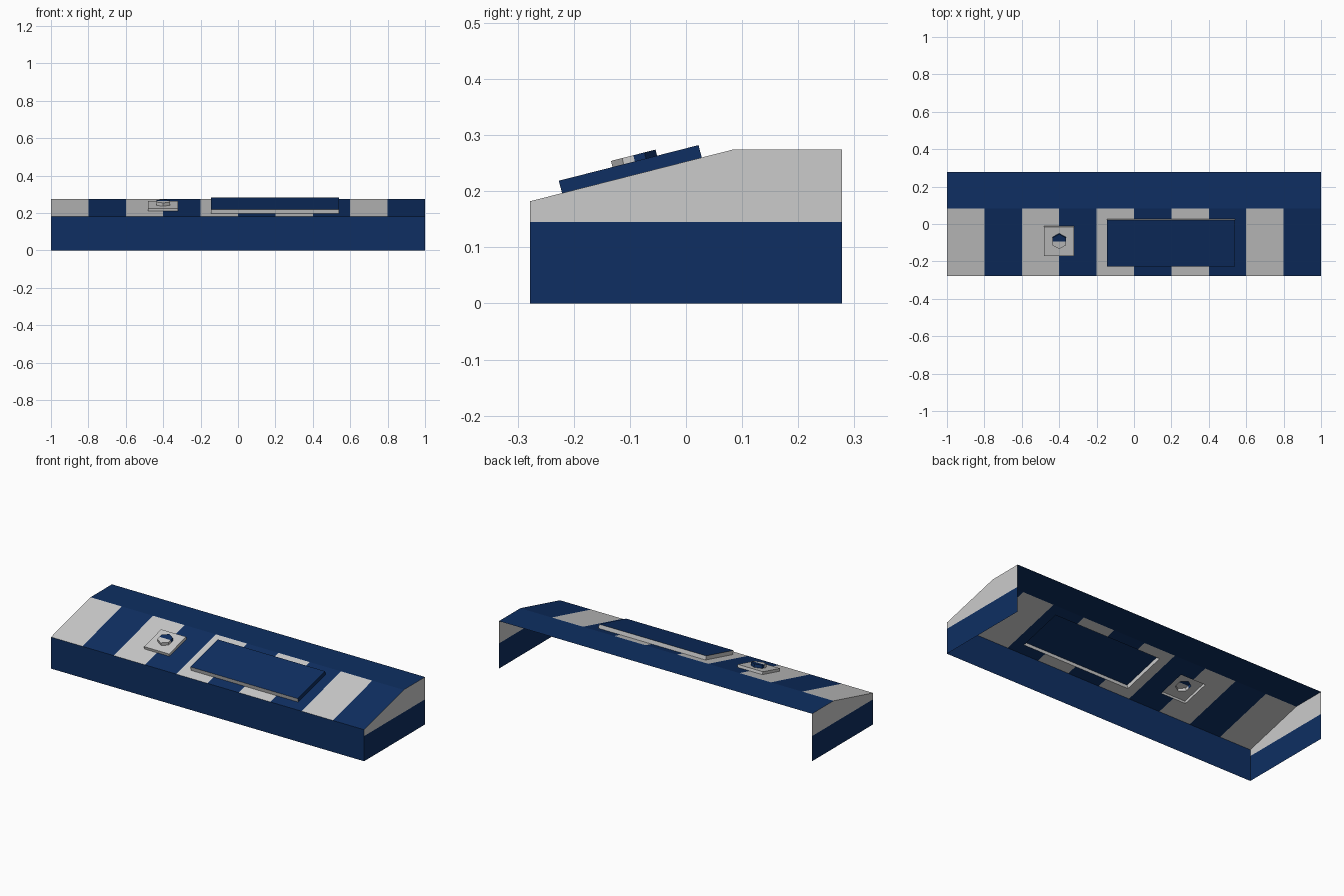
import bpy, bmesh, math
from mathutils import Matrix, Vector

if "Cube" in bpy.data.objects:
    bpy.data.objects.remove(bpy.data.objects["Cube"])


def material(name, rgb):
    m = bpy.data.materials.new(name)
    m.diffuse_color = (*rgb, 1)
    m.use_nodes = True
    m.node_tree.nodes["Principled BSDF"].inputs["Base Color"].default_value = m.diffuse_color
    return m


BLUE, GREY = 0, 1
MATS = [material("navy blue", (0.0044, 0.028, 0.122)),
        material("light grey", (0.6, 0.6, 0.6))]

# Main outline, in the side (y, z) plane
Y0, Y1, FOLD = -0.278, 0.278, 0.083
Z_FRONT, Z_TOP, Z_BAND = 0.182, 0.274, 0.145
ANGLE = math.atan2(Z_TOP - Z_FRONT, FOLD - Y0)
LENGTH = math.hypot(Z_TOP - Z_FRONT, FOLD - Y0)
# Local frame of the sloping face: x, distance up the slope, height above it
SLOPE = Matrix.Translation((0, Y0, Z_FRONT)) @ Matrix.Rotation(ANGLE, 4, 'X')


def up(y):
    return (y - Y0) / math.cos(ANGLE)


def finish(bm, name, rule, matrix=Matrix()):
    bm.normal_update()
    for f in bm.faces:
        f.material_index = rule(f.calc_center_median(), f.normal)
    bm.transform(matrix)
    mesh = bpy.data.meshes.new(name)
    bm.to_mesh(mesh)
    bm.free()
    for m in MATS:
        mesh.materials.append(m)
    ob = bpy.data.objects.new(name, mesh)
    bpy.context.collection.objects.link(ob)


def cut(bm, axis, value):
    co, no = Vector(), Vector()
    co[axis], no[axis] = value, 1
    bmesh.ops.bisect_plane(bm, geom=bm.verts[:] + bm.edges[:] + bm.faces[:],
                           plane_co=co, plane_no=no)


def polygon(bm, points):
    return bm.faces.new([bm.verts.new(p) for p in points])


def rect(x0, x1, s0, s1):
    return [(x0, s0), (x1, s0), (x1, s1), (x0, s1)]


def raised(name, outline, low, high, rule, hole=None, split=None):
    """Bottomless raised block on the slope, optionally with a hole in its top."""
    bm = bmesh.new()
    base = [bm.verts.new((x, s, low)) for x, s in outline]
    top = [bm.verts.new((x, s, high)) for x, s in outline]
    n = len(outline)
    for i in range(n):
        j = (i + 1) % n
        bm.faces.new((base[i], base[j], top[j], top[i]))
    if hole:
        edges = [bm.edges.get((top[i], top[(i + 1) % n])) for i in range(n)]
        ring = [bm.verts.new((x, s, high)) for x, s in hole]
        edges += [bm.edges.new((ring[i], ring[i - 1])) for i in range(len(ring))]
        bmesh.ops.triangle_fill(bm, edges=edges, use_beauty=True, normal=(0, 0, 1))
    else:
        bm.faces.new(top)
    if split is not None:
        cut(bm, 1, split)
    finish(bm, name, rule, SLOPE)


PANEL = (-0.145, 0.54, up(-0.221), up(0.028))
PLATE = (-0.48, -0.32, up(-0.168), up(-0.012))

# Striped sloping face, open beneath the panel and the button plate
bm = bmesh.new()
polygon(bm, [(x, s, 0) for x, s in rect(-1, 1, 0, LENGTH)])
for k in range(1, 10):
    cut(bm, 0, -1 + 0.2 * k)
for r in (PANEL, PLATE):
    for i, v in enumerate(r):
        cut(bm, i // 2, v)
inside = [f for f in bm.faces for r in (PANEL, PLATE)
          if r[0] < f.calc_center_median().x < r[1]
          and r[2] < f.calc_center_median().y < r[3]]
bmesh.ops.delete(bm, geom=inside, context='FACES')
finish(bm, "striped_slope",
       lambda c, n: GREY if int((c.x + 1) / 0.2) % 2 == 0 else BLUE, SLOPE)

# Front wall and flat top
bm = bmesh.new()
polygon(bm, [(-1, Y0, 0), (1, Y0, 0), (1, Y0, Z_FRONT), (-1, Y0, Z_FRONT)])
finish(bm, "front_wall", lambda c, n: BLUE)
bm = bmesh.new()
polygon(bm, [(-1, FOLD, Z_TOP), (1, FOLD, Z_TOP), (1, Y1, Z_TOP), (-1, Y1, Z_TOP)])
finish(bm, "flat_top", lambda c, n: BLUE)

# End walls, blue below and grey above; the back and bottom stay open
profile = [(Y0, 0), (Y1, 0), (Y1, Z_TOP), (FOLD, Z_TOP), (Y0, Z_FRONT)]
for side, name in ((1, "right_wall"), (-1, "left_wall")):
    bm = bmesh.new()
    polygon(bm, [(side, y, z) for y, z in profile[::side]])
    cut(bm, 2, Z_BAND)
    finish(bm, name, lambda c, n: GREY if c.z > Z_BAND else BLUE)

# Raised panel: blue top and right end, grey other edges
raised("raised_panel", rect(*PANEL), 0, 0.0228,
       lambda c, n: BLUE if n.z > 0.5 or n.x > 0.5 else GREY)

# Square plate with a two-tone hexagonal button
mid = up(-0.0856)
hexagon = [(-0.4 + 0.041 * math.sin(math.radians(-60 * i)),
            mid + 0.041 * math.cos(math.radians(-60 * i + 0))) for i in range(6)]
hexagon = [(x, s) for x, s in hexagon]
if sum(a[0] * b[1] - b[0] * a[1] for a, b in zip(hexagon, hexagon[1:] + hexagon[:1])) < 0:
    hexagon.reverse()
raised("button_plate", rect(*PLATE), 0, 0.016, lambda c, n: GREY, hole=hexagon)
raised("hex_button", hexagon, 0.016, 0.034,
       lambda c, n: BLUE if c.y > mid else GREY, split=mid)
